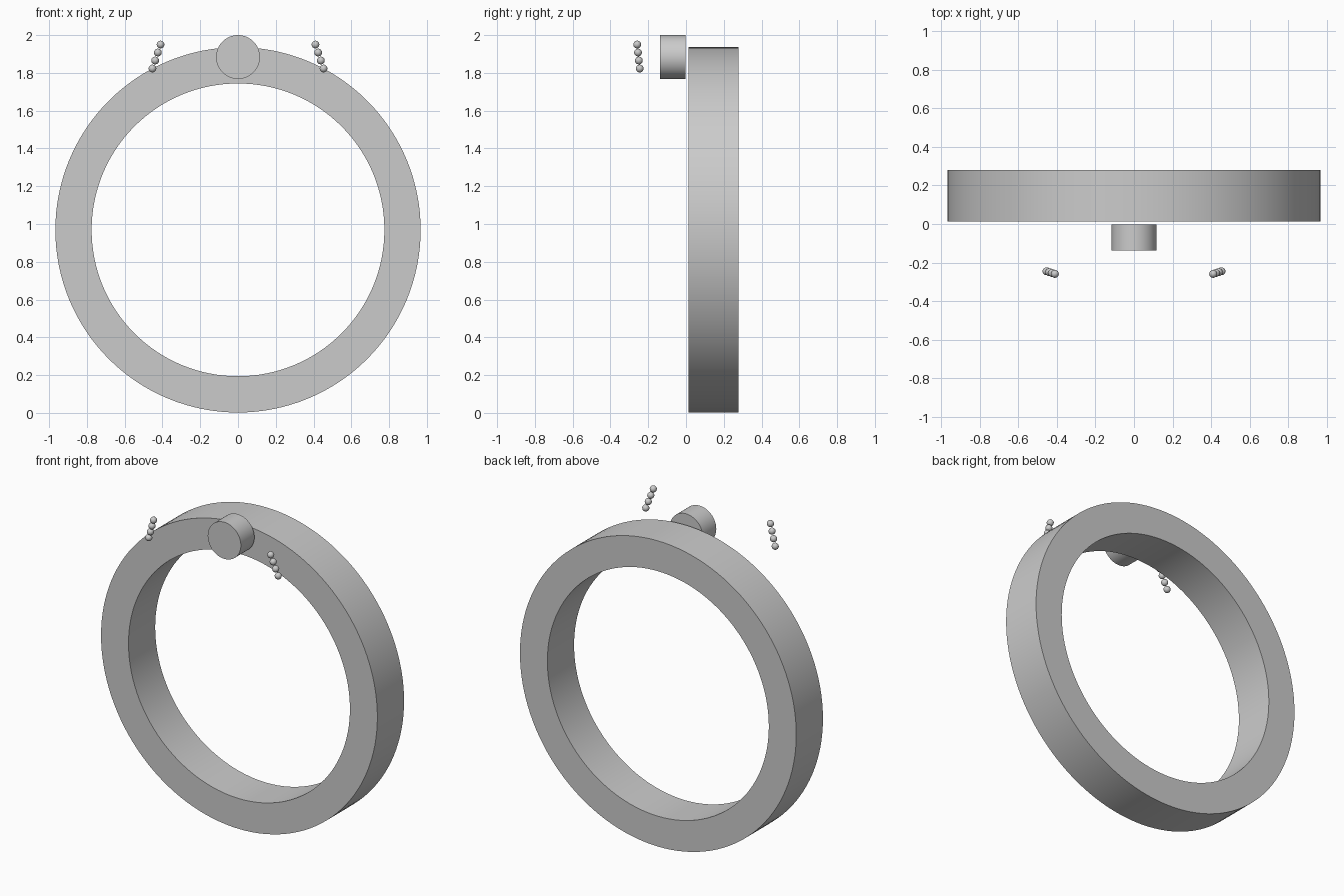
import bpy, bmesh
from math import cos, sin, tau

if "Cube" in bpy.data.objects:
    bpy.data.objects.remove(bpy.data.objects["Cube"])

RING_Z = 0.969


def finish(name, bm):
    bmesh.ops.recalc_face_normals(bm, faces=bm.faces)
    mesh = bpy.data.meshes.new(name)
    bm.to_mesh(mesh)
    bm.free()
    obj = bpy.data.objects.new(name, mesh)
    bpy.context.collection.objects.link(obj)
    bpy.ops.object.select_all(action='DESELECT')
    obj.select_set(True)
    bpy.context.view_layer.objects.active = obj
    bpy.ops.object.shade_smooth_by_angle()
    return obj


def circle(bm, radius, y, z, n):
    return [bm.verts.new((radius * cos(tau * i / n), y, z + radius * sin(tau * i / n)))
            for i in range(n)]


def bridge(bm, a, b):
    n = len(a)
    for i in range(n):
        j = (i + 1) % n
        bm.faces.new((a[i], a[j], b[j], b[i]))


# Main hoop: rectangular section swept around the y axis
bm = bmesh.new()
section = [(0.967, 0.012), (0.967, 0.279), (0.775, 0.279), (0.775, 0.012)]
loops = [circle(bm, r, y, RING_Z, 128) for r, y in section]
for k in range(4):
    bridge(bm, loops[k], loops[(k + 1) % 4])
finish("hoop", bm)

# Round knob in front of the top of the hoop
bm = bmesh.new()
front = circle(bm, 0.116, -0.137, 1.884, 64)
back = circle(bm, 0.116, -0.002, 1.884, 64)
bridge(bm, front, back)
bm.faces.new(front)
bm.faces.new(back)
finish("front_knob", bm)

# Slanted row of four small beads on each side
top, bottom = (0.410, -0.2585, 1.950), (0.453, -0.2450, 1.823)
for side, label in ((-1, "left"), (1, "right")):
    for i in range(4):
        x, y, z = (a + (b - a) * i / 3 for a, b in zip(top, bottom))
        bm = bmesh.new()
        bmesh.ops.create_uvsphere(bm, u_segments=24, v_segments=16, radius=0.0205)
        bead = finish(f"bead_{label}_{i + 1}", bm)
        bead.location = (side * x, y, z)
